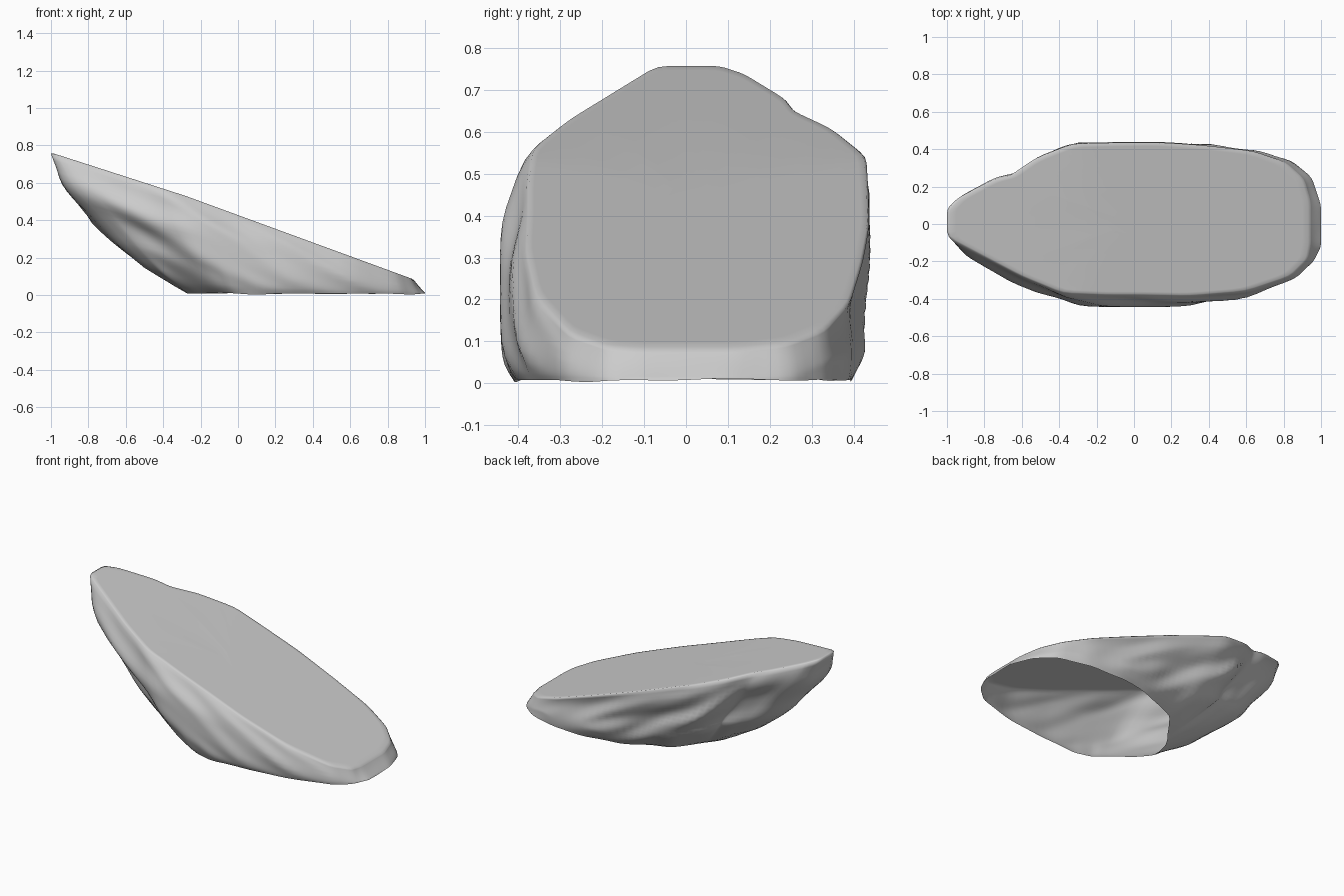
import bpy, bmesh, math
from mathutils import Vector, noise

if "Cube" in bpy.data.objects:
    bpy.data.objects.remove(bpy.data.objects["Cube"])

# Plan outlines (x, y), counter-clockwise from the low end: slab rim and ground line
RIM = [(.945, 0), (.945, .12), (.91, .24), (.81, .33), (.64, .39), (.38, .42), (.12, .44),
       (-.1, .437), (-.33, .43), (-.53, .35), (-.66, .26), (-.76, .235), (-.94, .14), (-1, .08),
       (-1, -.07), (-.8, -.175), (-.6, -.28), (-.38, -.37), (-.15, -.38), (.05, -.38),
       (.3, -.385), (.6, -.36), (.84, -.28), (.93, -.19), (.945, -.11)]
FOOT = [(1, 0), (1, .1), (.95, .25), (.84, .34), (.64, .39), (.42, .395), (.22, .36),
        (.06, .29), (-.06, .24), (-.13, .15), (-.18, .08), (-.22, .03), (-.25, -.02), (-.26, -.06),
        (-.27, -.1), (-.27, -.16), (-.22, -.22), (-.1, -.33), (-.02, -.39), (.1, -.41),
        (.3, -.405), (.6, -.37), (.86, -.29), (.96, -.2), (1, -.12)]
SUB = 5      # points per outline segment
LEVELS = 22  # rings down the side


def top_z(x):
    """Height of the sloping top, very slightly bent."""
    if x < -.28:
        return .53 - (x + .28) * .322
    return .53 - (x + .28) * .366


def dense(pts):
    """Subdivide and soften an outline."""
    n, out = len(pts), []
    for i in range(n):
        a, b = Vector(pts[i]), Vector(pts[(i + 1) % n])
        out += [a.lerp(b, k / SUB) for k in range(SUB)]
    m = len(out)
    return [(out[i - 1] + out[i] * 2 + out[(i + 1) % m]) / 4 for i in range(m)]


def soft_limit(y, start=.42, span=.025):
    """Ease |y| towards the overall width without flattening it."""
    a = abs(y)
    if a > start:
        a = start + span * math.tanh((a - start) / span)
    return math.copysign(a, y)


rim, foot = dense(RIM), dense(FOOT)
N = len(rim)
bm = bmesh.new()
rings = []

# Flat top, as rings growing from the middle
for s in (.15, .4, .65, .85, .95, .985):
    rings.append([bm.verts.new((p.x * s, p.y * s, top_z(p.x * s))) for p in rim])

# Craggy flank, bulging out and broken up by slanting ledges
for k in range(LEVELS + 1):
    t = k / LEVELS
    ring = []
    for i in range(N):
        p = rim[i].lerp(foot[i], t)
        d = rim[(i + 2) % N] - rim[i - 2]
        out = Vector((d.y, -d.x)).normalized()
        h = top_z(rim[i].x)
        z = (h - .006) * (1 - t) + .01 * t
        low = min(1, h / .42) ** 1.4
        mask = max(0, math.sin(math.pi * t ** 1.15)) ** .7 * low
        overhang = min(1, (rim[i] - foot[i]).length / .6)
        bulge = .02 + .105 * overhang + .03 * max(0, -out.y)
        q = Vector((p.x * 2.2 + z * 1.5, p.y * 2.5, z * 5 + p.x * 2.2))
        rough = (1 - 2 * abs(noise.noise(q + Vector((3.1, 7.4, 1.9))))) * .05 - .035
        rough += noise.noise(q * 2.1) * .025
        wobble = noise.noise(Vector((p.x * 3, p.y * 3, z * 3))) * 2
        ledge = .012 * math.sin(9 * (z + .45 * p.x) + 2 * p.y + wobble)
        xy = p + out * mask * (bulge + rough + ledge)
        ring.append(bm.verts.new((max(-1, min(1, xy.x)), soft_limit(xy.y), z)))
    rings.append(ring)

# Uneven ground line
for v in rings[-1]:
    v.co.z = max(0, .008 + .008 * noise.noise(Vector((v.co.x * 5, v.co.y * 5, 0))))

# Skin the rings; the underside stays open
bm.faces.new(rings[0])
for a, b in zip(rings, rings[1:]):
    for i in range(N):
        j = (i + 1) % N
        bm.faces.new((a[i], b[i], b[j], a[j]))
bm.normal_update()

mesh = bpy.data.meshes.new("slanted_rock")
bm.to_mesh(mesh)
bm.free()
rock = bpy.data.objects.new("slanted_rock", mesh)
bpy.context.collection.objects.link(rock)
bpy.context.view_layer.objects.active = rock
rock.select_set(True)
bpy.ops.object.shade_smooth()
